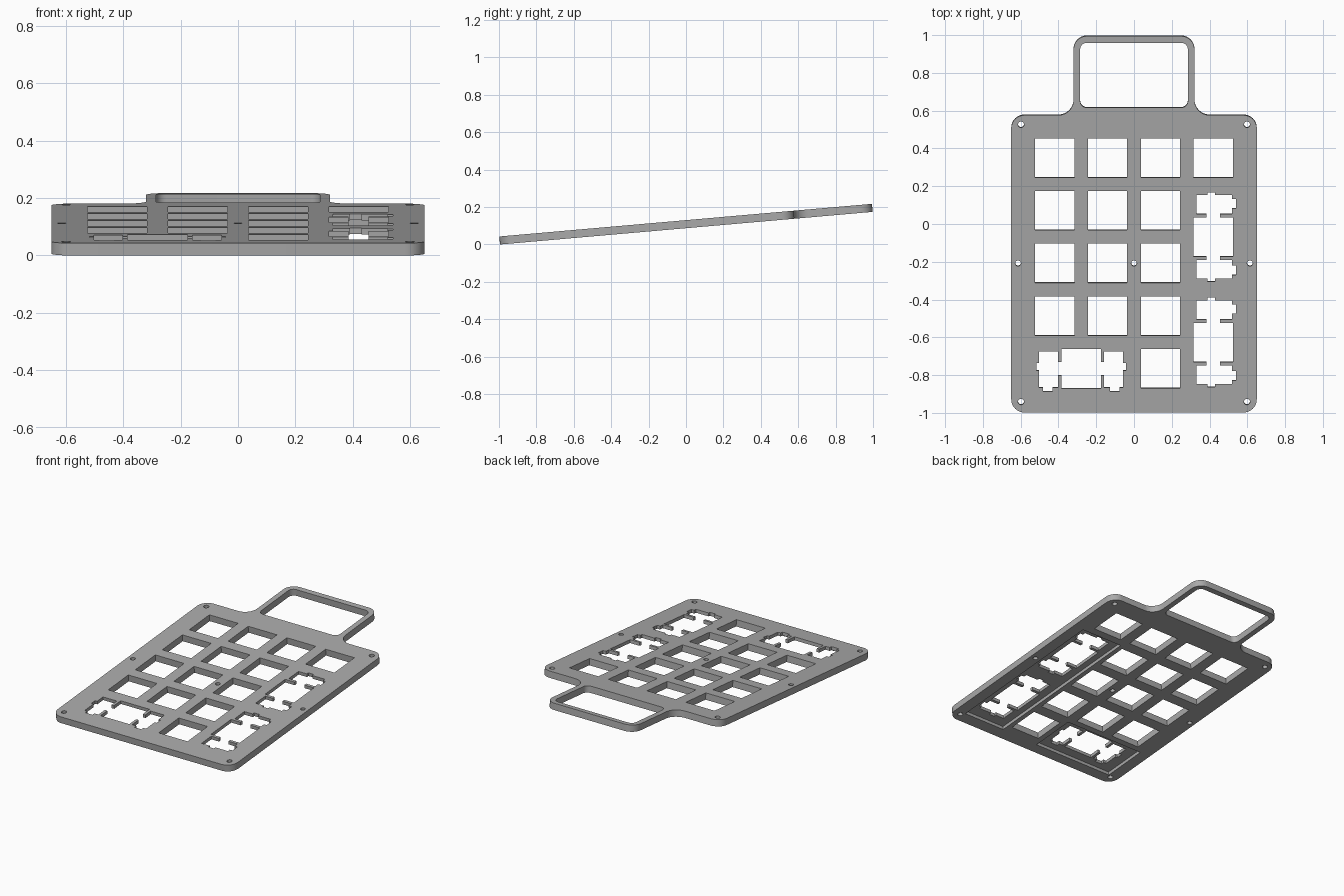
import bpy, bmesh, math
from mathutils import Matrix, Vector

cube = bpy.data.objects.get("Cube")
if cube:
    bpy.data.objects.remove(cube)

THICK = 0.043
TILT = math.radians(5)
PITCH = 0.28
HALF = 0.104          # half a key opening
COLS = [-0.42 + PITCH * i for i in range(4)]
ROWS = [0.353 - PITCH * i for i in range(5)]


def rounded(corners, steps=8):
    """Round each (x, y, radius) corner with a tangent arc."""
    pts = []
    n = len(corners)
    for i, (x, y, r) in enumerate(corners):
        p = Vector((x, y))
        a = (Vector(corners[i - 1][:2]) - p).normalized()
        b = (Vector(corners[(i + 1) % n][:2]) - p).normalized()
        centre = p + (a + b) * r
        for k in range(steps + 1):
            t = k / steps * math.pi / 2
            pts.append(centre - b * r * math.cos(t) - a * r * math.sin(t))
    return pts


def rect(x0, x1, y0, y1):
    return [(x0, y0), (x1, y0), (x1, y1), (x0, y1)]


def circle(x, y, r, n=20):
    return [(x + r * math.cos(2 * math.pi * i / n),
             y + r * math.sin(2 * math.pi * i / n)) for i in range(n)]


def stabilised(cx, cy, vertical):
    """Wide-key opening: key square plus a stabiliser slot at each end."""
    half = [(HALF, -HALF), (HALF, -0.035), (0.122, -0.035), (0.122, -0.09),
            (0.222, -0.09), (0.222, -0.03), (0.237, -0.03), (0.237, 0.01),
            (0.222, 0.01), (0.222, 0.1), (0.202, 0.1), (0.202, 0.12),
            (0.152, 0.12), (0.152, 0.1), (0.122, 0.1), (0.122, 0.035),
            (HALF, 0.035), (HALF, HALF)]
    full = half + [(-u, v) for u, v in reversed(half)]
    if vertical:
        return [(cx + v, cy + u) for u, v in full]
    return [(cx + u, cy - v) for u, v in full]


# Outer outline with the carrying handle
side = [(0.65, -1, 0.07), (0.65, 0.58, 0.07), (0.32, 0.58, 0.08), (0.32, 1, 0.07)]
loops = [rounded(side + [(-x, y, r) for x, y, r in reversed(side)])]

# Handle opening
loops.append(rounded([(-0.285, 0.62, 0.035), (0.285, 0.62, 0.035),
                      (0.285, 0.965, 0.035), (-0.285, 0.965, 0.035)]))

# Single key openings
for r, y in enumerate(ROWS):
    for c, x in enumerate(COLS):
        if (c == 3 and r > 0) or (r == 4 and c < 2):
            continue
        loops.append(rect(x - HALF, x + HALF, y - HALF, y + HALF))

# Wide key openings
loops.append(stabilised(COLS[3], (ROWS[1] + ROWS[2]) / 2, True))
loops.append(stabilised(COLS[3], (ROWS[3] + ROWS[4]) / 2, True))
loops.append(stabilised((COLS[0] + COLS[1]) / 2, ROWS[4], False))

# Screw holes
for s in (-1, 1):
    loops.append(circle(s * 0.598, 0.53, 0.016))
    loops.append(circle(s * 0.598, -0.943, 0.016))
    loops.append(circle(s * 0.614, -0.207, 0.015))
loops.append(circle(0, -0.207, 0.015))

# Filled, extruded outline turned into a mesh
curve = bpy.data.curves.new("plate_outline", "CURVE")
curve.dimensions = "2D"
curve.fill_mode = "BOTH"
curve.extrude = THICK / 2
for loop in loops:
    spline = curve.splines.new("POLY")
    spline.points.add(len(loop) - 1)
    for point, (x, y) in zip(spline.points, loop):
        point.co = (x, y, 0, 1)
    spline.use_cyclic_u = True
outline = bpy.data.objects.new("plate_outline", curve)
bpy.context.collection.objects.link(outline)
bpy.context.view_layer.update()
graph = bpy.context.evaluated_depsgraph_get()
mesh = bpy.data.meshes.new_from_object(outline.evaluated_get(graph))
bpy.data.objects.remove(outline)
bm = bmesh.new()
bm.from_mesh(mesh)
bmesh.ops.remove_doubles(bm, verts=bm.verts, dist=0.0001)
bmesh.ops.recalc_face_normals(bm, faces=bm.faces)
bm.to_mesh(mesh)
bm.free()
plate = bpy.data.objects.new("key_plate", mesh)
bpy.context.collection.objects.link(plate)

# Thinned pockets under the wide keys
cutters = []
for x0, x1, y0, y1 in ((0.275, 0.575, -0.92, 0.2), (-0.575, 0.0, -0.93, -0.63)):
    bpy.ops.mesh.primitive_cube_add(size=1, location=((x0 + x1) / 2, (y0 + y1) / 2, -THICK / 2))
    cutter = bpy.context.object
    cutter.name = "pocket_cutter"
    cutter.scale = (x1 - x0, y1 - y0, THICK)
    cutter.hide_render = True
    mod = plate.modifiers.new("pocket", "BOOLEAN")
    mod.operation = "DIFFERENCE"
    mod.solver = "EXACT"
    mod.object = cutter
    cutters.append(cutter)
bpy.ops.object.select_all(action="DESELECT")
bpy.context.view_layer.objects.active = plate
plate.select_set(True)
for mod in list(plate.modifiers):
    bpy.ops.object.modifier_apply(modifier=mod.name)
for cutter in cutters:
    bpy.data.objects.remove(cutter)

# Tilt the plate and rest its front edge on the ground
plate.data.transform(Matrix.Rotation(TILT, 4, "X"))
low = min(v.co.z for v in plate.data.vertices)
plate.data.transform(Matrix.Translation((0, 0, -low)))

# Grey material
grey = bpy.data.materials.new("plain_grey")
grey.use_nodes = True
colour = (0.4, 0.4, 0.4, 1)
grey.diffuse_color = colour
grey.node_tree.nodes["Principled BSDF"].inputs["Base Color"].default_value = colour
plate.data.materials.clear()
plate.data.materials.append(grey)
bpy.ops.object.shade_smooth_by_angle(angle=math.radians(30))
